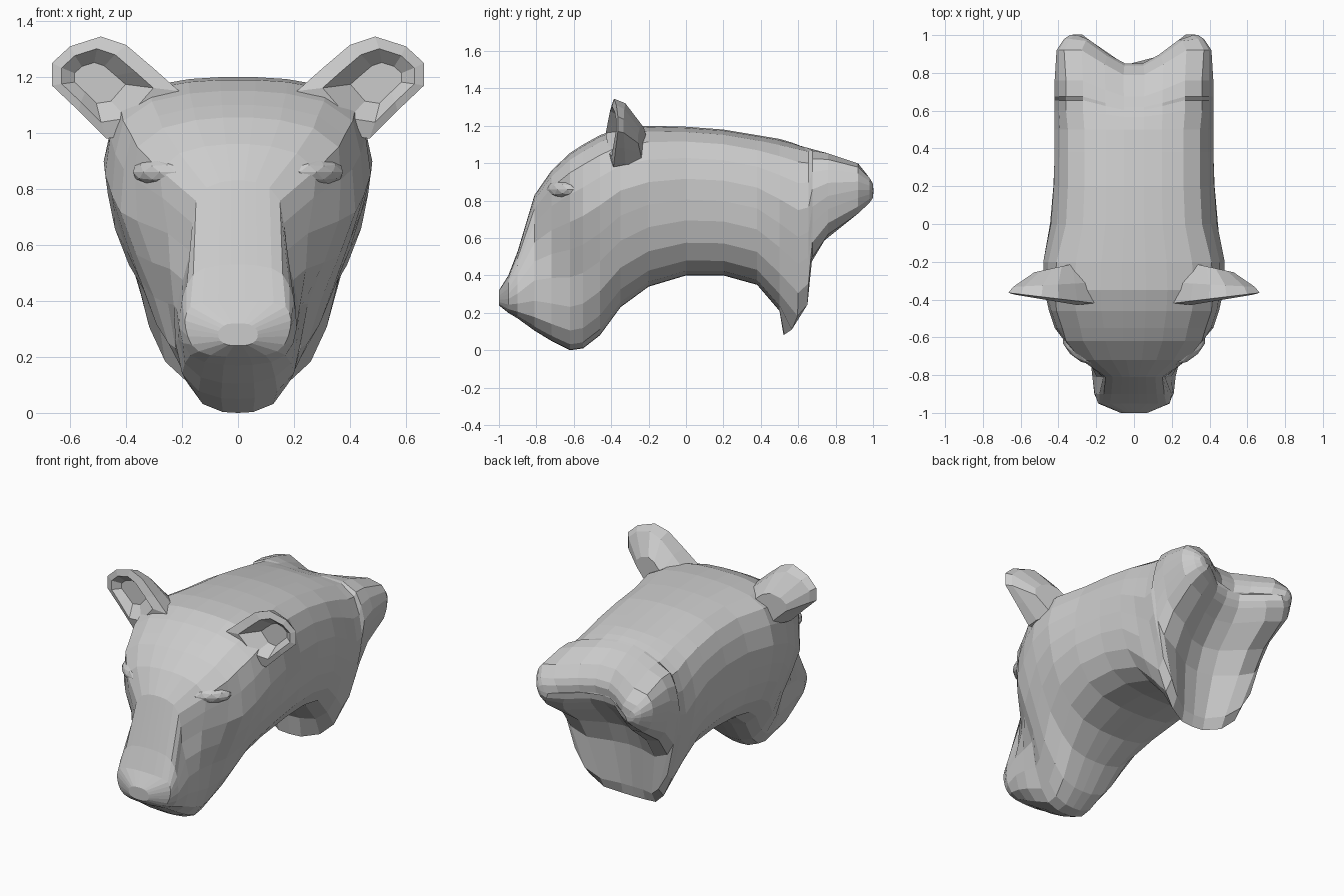
import bpy, bmesh
from mathutils import Vector

if "Cube" in bpy.data.objects:
    bpy.data.objects.remove(bpy.data.objects["Cube"])


def make_object(name, bm):
    bmesh.ops.remove_doubles(bm, verts=bm.verts, dist=0.0005)
    bmesh.ops.recalc_face_normals(bm, faces=bm.faces)
    mesh = bpy.data.meshes.new(name)
    bm.to_mesh(mesh)
    bm.free()
    obj = bpy.data.objects.new(name, mesh)
    bpy.context.collection.objects.link(obj)
    return obj


def bridge(bm, a, b):
    n = len(a)
    for i in range(n):
        j = (i + 1) % n
        bm.faces.new((a[i], a[j], b[j], b[i]))


def clamp(v):
    return max(0.0, min(1.0, v))


# Body sections: y, bottom z, top z, half-widths at 10, 37, 65 and 90 % height
SECTIONS = [
    (-1.00, .24, .32, .05, .07, .07, .05),
    (-.95, .20, .40, .14, .18, .19, .17),
    (-.90, .17, .53, .17, .21, .20, .16),
    (-.81, .105, .83, .19, .22, .17, .15),
    (-.72, .05, .96, .20, .23, .25, .28),
    (-.62, .00, 1.055, .18, .25, .36, .36),
    (-.55, .01, 1.10, .18, .30, .42, .38),
    (-.46, .08, 1.15, .21, .35, .45, .41),
    (-.35, .23, 1.19, .25, .40, .475, .42),
    (-.20, .34, 1.20, .31, .44, .48, .41),
    (.00, .40, 1.195, .34, .44, .44, .36),
    (.20, .40, 1.18, .33, .42, .425, .35),
    (.38, .35, 1.15, .30, .41, .42, .35),
    (.50, .21, 1.13, .28, .38, .42, .35),
    (.60, .08, 1.11, .26, .35, .42, .36),
    (.655, .15, 1.095, .26, .37, .42, .36),
    (.675, .43, 1.09, .34, .40, .42, .36),
    (.76, .57, 1.07, .34, .40, .42, .36),
    (.92, .70, 1.01, .34, .40, .41, .37),
    (.98, .77, .94, .31, .36, .37, .34),
]


def half_profile(zb, zt, w):
    h = zt - zb
    pts = [(0, 0), (.3 * w[0], .003), (.7 * w[0], .03), (w[0], .1),
           ((w[0] + w[1]) * .52, .22), (w[1], .37),
           ((w[1] + w[2]) * .505, .51), (w[2], .65),
           ((w[2] + w[3]) * .51, .79), (w[3], .9),
           (.75 * w[3], .965), (.42 * w[3], .992), (.15 * w[3], 1), (0, 1)]
    return [(x, zb + f * h) for x, f in pts]


def groove(p):
    # Upright cleft between the two rounded haunches
    side = clamp((.27 - abs(p.x)) / .2)
    depth = .13 + .2 * clamp(1.0 - p.z)
    return Vector((p.x, p.y - depth * side * clamp((p.y - .5) / .4), p.z))


# Body with muzzle, neck, back and fused hind legs
bm = bmesh.new()
rings = []
for y, zb, zt, *w in SECTIONS:
    half = half_profile(zb, zt, w)
    loop = half + [(-x, z) for x, z in half[-2:0:-1]]
    rings.append([Vector((x, y, z)) for x, z in loop])
# Rear cap closes towards a horizontal line so the cleft can be shaped
for scale_z, scale_x, y in ((.55, .92, 1.0), (.02, .88, 1.002)):
    rings.append([Vector((p.x * scale_x, y, .85 + (p.z - .85) * scale_z)) for p in rings[19]])
grid = [[bm.verts.new(groove(p)) for p in r] for r in rings]
for a, b in zip(grid, grid[1:]):
    bridge(bm, a, b)
bm.faces.new(grid[0])
bm.faces.new(grid[-1])
make_object("body", bm)

# Ears: rounded outline with a hollow front, mirrored
OUTLINE = [(.21, 1.15), (.30, 1.23), (.40, 1.315), (.49, 1.345), (.60, 1.31),
           (.665, 1.25), (.665, 1.17), (.57, 1.08), (.47, .98), (.34, 1.0)]


def ear(name, side):
    bm = bmesh.new()

    def ring(cx, cz, s, y0, slope):
        return [bm.verts.new((side * (cx + (x - cx) * s),
                              y0 + slope * (x - .2), cz + (z - cz) * s)) for x, z in OUTLINE]
    back = ring(.36, 1.03, .55, -.20, -.12)
    mid = ring(.42, 1.10, .90, -.31, -.05)
    rim = ring(.42, 1.12, 1.0, -.42, .12)
    lip = ring(.54, 1.19, .72, -.43, .12)
    hollow = ring(.53, 1.19, .40, -.34, .0)
    for a, b in ((back, mid), (mid, rim), (rim, lip), (lip, hollow)):
        bridge(bm, a, b)
    bm.faces.new(back)
    bm.faces.new(hollow)
    make_object(name, bm)


# Brow bumps above the eye sockets
def brow(name, side):
    bm = bmesh.new()
    bmesh.ops.create_icosphere(bm, subdivisions=2, radius=1)
    for v in bm.verts:
        v.co = Vector((side * (.28 + .1 * v.co.x), -.66 + .07 * v.co.y + .05 * v.co.x,
                       .86 + .05 * v.co.z))
    make_object(name, bm)


for label, s in (("right", 1), ("left", -1)):
    ear(label + "_ear", s)
    brow(label + "_brow", s)
